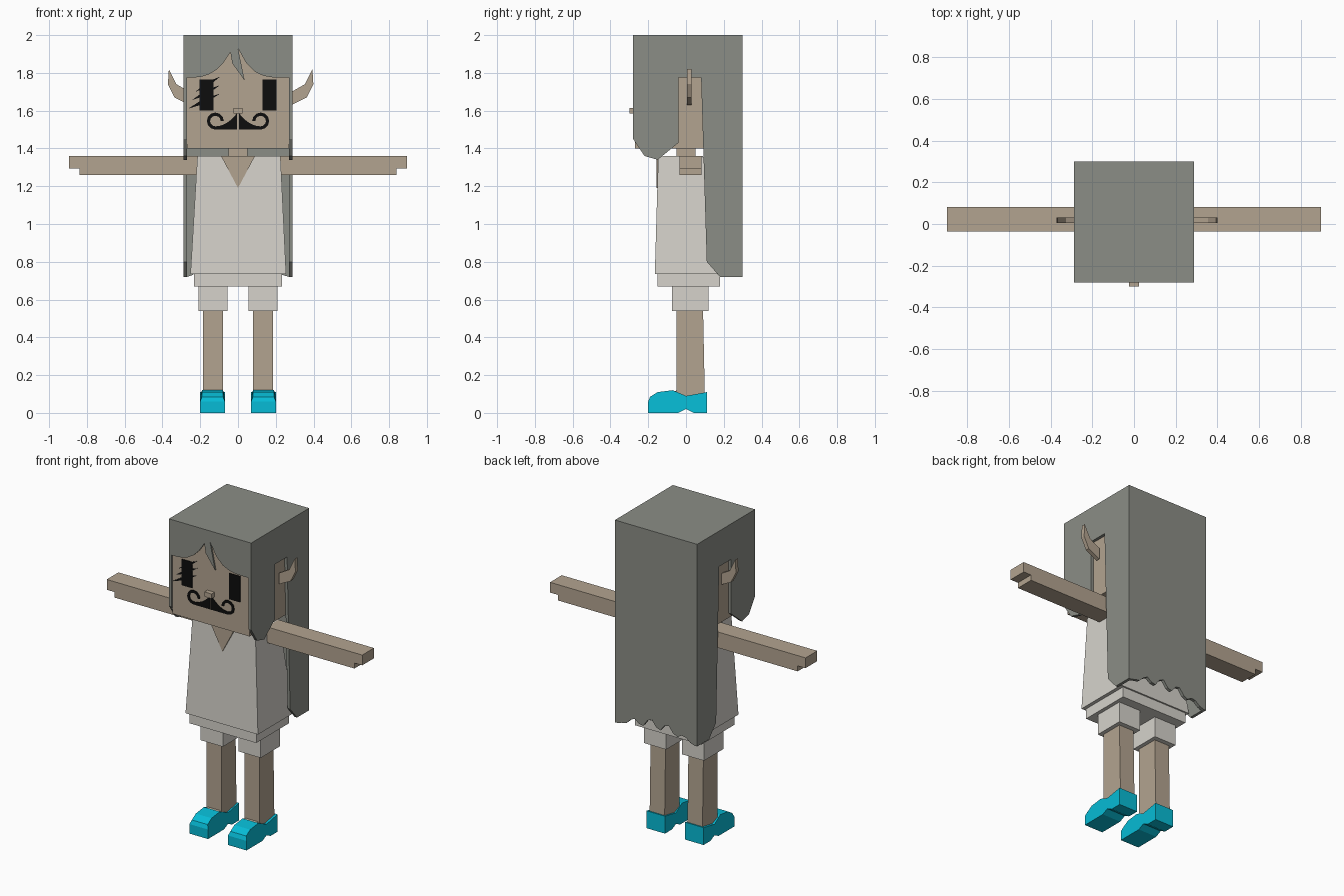
import bpy
import bmesh
from math import cos, sin, pi

cube = bpy.data.objects.get("Cube")
if cube:
    bpy.data.objects.remove(cube, do_unlink=True)


def material(name, red, green, blue):
    colour = (red, green, blue, 1)
    mat = bpy.data.materials.new(name)
    mat.use_nodes = True
    mat.diffuse_color = colour
    mat.node_tree.nodes["Principled BSDF"].inputs["Base Color"].default_value = colour
    return mat


def loft(name, mat, start, end):
    """Close two matching loops of points into a solid."""
    bm = bmesh.new()
    first = [bm.verts.new(point) for point in start]
    last = [bm.verts.new(point) for point in end]
    bm.faces.new(first)
    bm.faces.new(last)
    for i in range(len(first)):
        bm.faces.new((first[i - 1], first[i], last[i], last[i - 1]))
    bmesh.ops.recalc_face_normals(bm, faces=bm.faces)
    mesh = bpy.data.meshes.new(name)
    bm.to_mesh(mesh)
    bm.free()
    mesh.materials.append(mat)
    part = bpy.data.objects.new(name, mesh)
    bpy.context.collection.objects.link(part)
    return part


def side_prism(name, mat, outline, inner, outer):
    return loft(name, mat, [(inner, y, z) for y, z in outline], [(outer, y, z) for y, z in outline])


def front_prism(name, mat, outline, front, back):
    return loft(name, mat, [(x, front, z) for x, z in outline], [(x, back, z) for x, z in outline])


def rectangle(x, y, z):
    return [(x[0], y[0], z), (x[1], y[0], z), (x[1], y[1], z), (x[0], y[1], z)]


def box(name, mat, x, y, z):
    return loft(name, mat, rectangle(x, y, z[0]), rectangle(x, y, z[1]))


def centred_box(name, mat, half_width, y, z):
    return box(name, mat, (-half_width, half_width), y, z)


def mirrored(part):
    part.modifiers.new("both sides", "MIRROR")
    return part


hair = material("grey hair", .26, .27, .24)
skin = material("tan skin", .45, .37, .28)
cloth = material("off white cloth", .67, .65, .6)
shoe_blue = material("turquoise shoe", .002, .5, .67)
ink = material("black ink", .004, .004, .004)

# Shared measurements
top, chin, hairline, hem = 2, 1.4, 1.775, .72
front, back = -.28, .3
temple, hair_edge, sheet = .27, .288, .02
face = front + sheet / 2
paint = (face - .004, face + .004)
shoulder, waist, knee = 1.36, .735, .54

# Head, neck and nose
centred_box("head", skin, temple, (face, back - sheet), (chin, top - sheet * 2))
centred_box("neck", skin, .05, (-.05, .05), (shoulder - sheet, chin + sheet))
centred_box("nose", skin, .025, (-.3, face), (1.585, 1.615))


def sweep(peak_x, peak_z, edge, power):
    """Hairline curving down from a peak to the temple."""
    return [(peak_x + (edge - peak_x) * i / 6, hairline + (peak_z - hairline) * (1 - i / 6) ** power)
            for i in range(7)]


# Hair: crown, fringe with a hanging lock, ragged back and cut-out sides
centred_box("hair_crown", hair, temple, (front + sheet, back - sheet), (top - sheet, top))
lock = [(-.03, 1.85), (.035, 1.76)]
fringe = sweep(-.04, 1.91, -temple, 3)[::-1] + lock + sweep(0, 1.93, temple, 4)
front_prism("hair_fringe", hair, [(-temple, top)] + fringe + [(temple, top)], front, front + sheet)

steps = [temple * (1 - i / 9) for i in range(19)]
ragged = [(x, hem + (1 - (x / temple) ** 2) * (.06 + .03 * cos(52 * (x - .04)))) for x in steps]
front_prism("hair_back", hair, [(temple, top)] + ragged + [(-temple, top)], back - sheet, back)

side_lock = [(front, top), (front, 1.45), (-.22, 1.36), (-.15, 1.34), (-.04, 1.43), (-.04, hairline)]
side_fall = [(.08, hairline), (.11, .8), (.18, hem), (back, hem), (back, top)]
mirrored(side_prism("hair_sides", hair, side_lock + side_fall, temple, hair_edge))

# Pointed ears
ear = [(temple, 1.7), (.34, 1.74), (.38, 1.82), (.385, 1.74), (.35, 1.67), (temple, 1.63)]
ears = mirrored(front_prism("ears", skin, ear, .005, .03))
ears.location.x = .014

# Eyes, with slanted lashes across one of them
mirrored(box("eyes", ink, (.13, .205), paint, (1.6, 1.765)))
for i in range(3):
    x, z = -.265 + sheet * i, 1.61 + .045 * i
    length = .17 - sheet * i
    middle_x, middle_z, thick = x + length / 2, z + .04, .014
    lash = [(x, z), (middle_x, middle_z - thick), (x + length, z + .08), (middle_x, middle_z + thick)]
    front_prism("lash", ink, lash, *paint)


def arc(radius):
    angles = [pi * (i / 6 - .5) for i in range(10)]
    return [(.12 + radius * cos(a), 1.545 + radius * sin(a)) for a in angles]


# Moustache: a thick middle thinning into a curl
bottom, thin_top = 1.5, 1.517
swoop = [(.12 * (1 - i / 6), thin_top + .073 * (i / 6) ** 2) for i in range(1, 6)]
half = [(.004, bottom)] + arc(.045) + arc(.028)[::-1] + swoop + [(.004, 1.59)]
mirrored(front_prism("moustache", ink, half, *paint))

# Flared smock, neckline, waistband and shorts
loft("smock", cloth, rectangle((-.252, .255), (-.165, .19), waist),
     rectangle((-.215, .225), (-.147, .09), shoulder))
neckline = [(-.09, shoulder), (0, 1.19), (.09, shoulder)]
front_prism("neckline", skin, neckline, -.157, -.148)
centred_box("waistband", cloth, .233, (-.15, .18), (.67, waist))
mirrored(box("shorts", cloth, (.055, .21), (-.073, .12), (knee, .68)))

# Arms with shallower fingertips
arm_depth, wrist = (-.035, .082), .84
arm = [(.15, shoulder), (.15, 1.26), (wrist, 1.26), (wrist, 1.295), (.895, 1.295), (.895, shoulder)]
mirrored(front_prism("arms", skin, arm, *arm_depth))

# Legs and insteps
leg_width = (.08, .185)
mirrored(loft("legs", skin, rectangle(leg_width, (-.05, .1), .07),
              rectangle(leg_width, (-.05, .09), knee + sheet)))
instep = [(-.09, .08), (-.09, .11), (-.04, .12), (-.04, .08)]
mirrored(side_prism("insteps", skin, instep, .09, .175))

# Shoes with an arched sole, narrowed over the toes
sole = [(-.2, 0), (-.04, 0), (0, sheet), (.04, 0), (.11, 0)]
upper = [(.11, .11), (0, .09), (-.07, .12), (-.15, .11), (-.19, .085), (-.2, .06)]
middle = .135
shoes = side_prism("shoes", shoe_blue, sole + upper, .07, .2)
for vert in shoes.data.vertices:
    if vert.co.z > .08 and vert.co.y < -.05:
        vert.co.x = middle + (vert.co.x - middle) * .85
mirrored(shoes)
